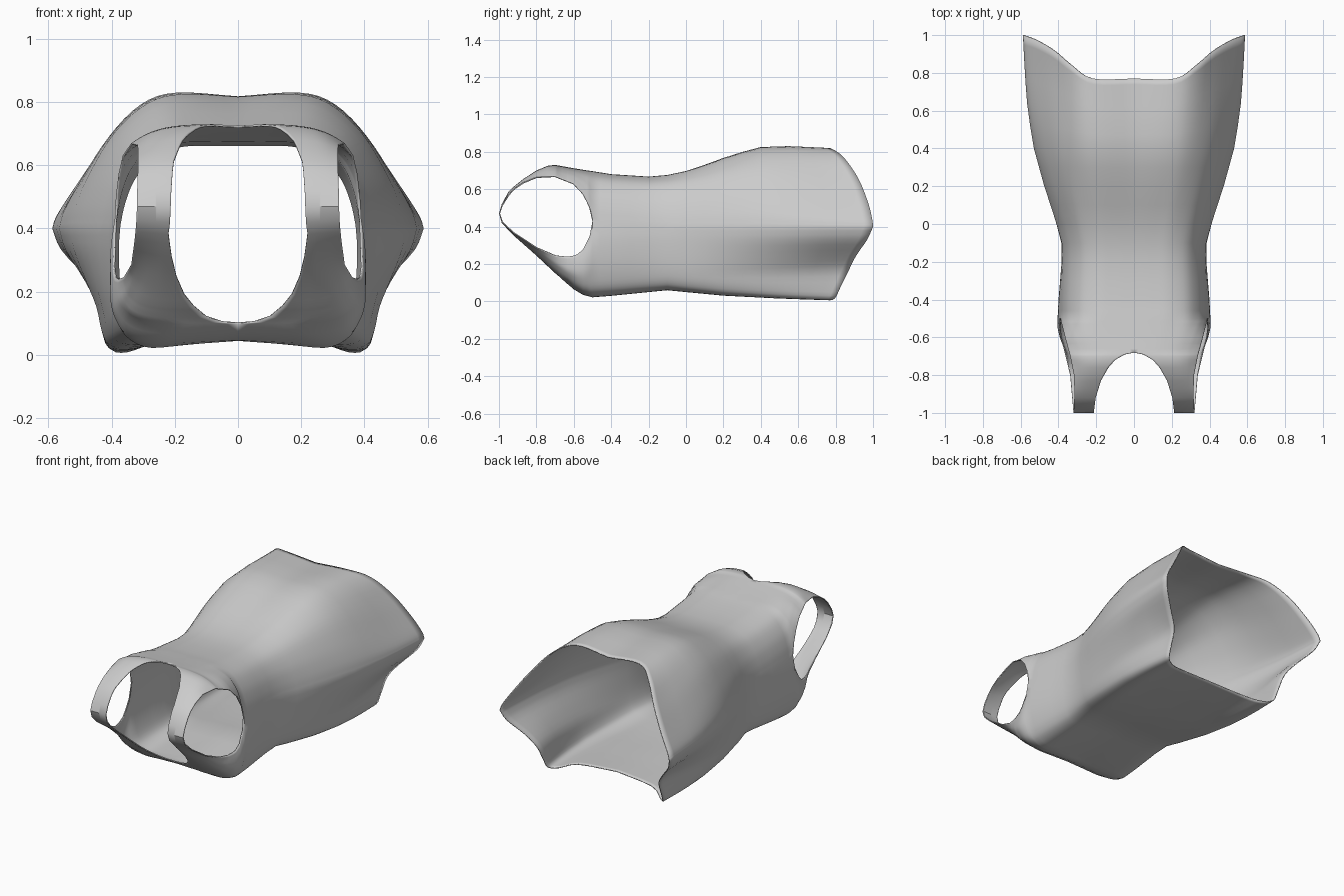
import bpy, bmesh

if "Cube" in bpy.data.objects:
    bpy.data.objects.remove(bpy.data.objects["Cube"])


def lerp(a, b, t):
    return a + (b - a) * t


def curve(keys, y):
    """Piecewise interpolation of (y, value) keys; values may be lists."""
    if y <= keys[0][0]:
        return keys[0][1]
    for (y0, a), (y1, b) in zip(keys, keys[1:]):
        if y <= y1:
            t = (y - y0) / (y1 - y0)
            return [lerp(p, q, t) for p, q in zip(a, b)] if isinstance(a, list) else lerp(a, b, t)
    return keys[-1][1]


def sample(vals, t):
    """Smooth (Catmull-Rom) lookup in a list, t from 0 to 1."""
    s = t * (len(vals) - 1)
    i = min(int(s), len(vals) - 2)
    u = s - i
    b, c = vals[i], vals[i + 1]
    a = vals[i - 1] if i > 0 else 2 * b - c
    d = vals[i + 2] if i + 2 < len(vals) else 2 * c - b
    return b + .5 * u * (c - a + u * (2 * a - 5 * b + 4 * c - d + u * (3 * (b - c) + d - a)))


# Outline curves along the body length
TOP = [(-1, .47), (-.985, .52), (-.95, .585), (-.9, .635), (-.8, .70), (-.74, .725), (-.7, .73), (-.6, .712),
       (-.4, .68), (-.2, .667), (-.05, .68), (.1, .73), (.25, .785), (.4, .825), (.55, .83), (.77, .82)]
BOTTOM = [(-1, .47), (-.985, .42), (-.93, .36), (-.8, .245), (-.7, .15), (-.6, .065), (-.55, .035),
          (-.5, .022), (-.4, .03), (-.1, .06), (.2, .03), (.5, .013), (.8, .003)]
BODY = [(-.5, .39), (-.4, .388), (-.2, .378), (-.1, .382), (0, .41), (.1, .442), (.2, .475), (.4, .53),
        (.6, .563), (.8, .578), (1, .588)]
SIDE = [(-.5, .43), (0, .4), (1, .4)]
ARM_TOP = [(-1, .47), (-.985, .515), (-.95, .57), (-.9, .625), (-.8, .665), (-.7, .67), (-.6, .63),
           (-.55, .575), (-.515, .505)] + SIDE
ARM_LOW = [(-1, .47), (-.985, .425), (-.93, .37), (-.8, .285), (-.7, .245), (-.62, .238), (-.58, .252),
           (-.55, .28), (-.515, .35)] + SIDE
WIDE_TOP = [(-1, .32), (-.9, .315), (-.8, .318), (-.7, .338), (-.6, .365)] + BODY
WIDE_LOW = [(-1, .32), (-.8, .338), (-.7, .362), (-.6, .388), (-.55, .395)] + BODY
NECK_TOP = [(-1, .213), (-.92, .203), (-.83, .175), (-.76, .135), (-.72, .1), (-.69, .05), (-.68, 0)]
NECK_LOW = [(-1, .213), (-.95, .22), (-.87, .21), (-.8, .195), (-.74, .17), (-.7, .14), (-.66, .1),
            (-.64, .05), (-.635, 0)]

# Normalised half cross-sections: width and height fractions
EVEN7 = [i / 6 for i in range(7)]
EVEN9 = [i / 8 for i in range(9)]
TORSO_X = [0, .28, .5, .73, .88, .96, 1]
TOP_X = [(-.95, EVEN7), (-.5, TORSO_X), (0, TORSO_X), (.8, [0, .38, .57, .73, .88, .975, 1])]
TOP_Z = [(-.95, [1, .96, .86, .7, .5, .25, 0]), (-.5, [1, 1, .98, .86, .6, .3, 0]),
         (0, [1, 1, .98, .83, .54, .25, 0]), (.8, [.96, 1, .89, .62, .31, .1, 0])]
LOW_X = [(-.85, EVEN9), (-.65, [0, .25, .5, .72, .86, .94, .99, 1, 1]),
         (-.5, [0, .45, .7, .84, .93, .99, 1.03, 1.035, 1]),
         (0, [0, .45, .7, .85, .92, .96, .985, 1, 1]), (.8, [0, .44, .6, .69, .71, .73, .825, .955, 1])]
LOW_Z = [(-.85, [0, .05, .15, .3, .45, .6, .75, .88, 1]), (-.65, [.02, .01, 0, .06, .17, .33, .52, .76, 1]),
         (-.5, [.06, .02, 0, .04, .12, .27, .48, .75, 1]),
         (0, [.03, .01, 0, .04, .13, .28, .5, .8, 1]), (.8, [.12, .08, .01, .03, .18, .41, .61, .83, 1])]
HEM_TOP = [.77, .77, .84, .92, .973, .995, 1]
HEM_LOW = [.68, .7, .755, .795, .825, .87, .91, .97, 1]

STATIONS = [-1, -.985, -.95, -.92, -.87, -.83, -.8, -.76, -.74, -.72, -.7, -.69, -.68, -.66, -.64, -.635,
            -.6, -.58, -.55, -.53, -.515, -.5, -.46, -.4, -.3, -.2, -.1, 0, .1, .2, .3, .4, .52, .64,
            .76, .88, .95, 1]
N = 24


def panel(bm, neck, wide, centre, edge, fx, fz, hem, flip):
    """Half of the front or back panel, from the strap to the hem."""
    rows = []
    for y in STATIONS:
        row = []
        for k in range(N + 1):
            t = k / N
            yy = y if y < .4 else .4 + (y - .4) * (sample(hem, t) - .4) / .6
            n = curve(neck, yy)
            x = n + (curve(wide, yy) - n) * sample(curve(fx, yy), t)
            c, e = curve(centre, yy), curve(edge, yy)
            h = sample(curve(fz, yy), t)
            row.append(bm.verts.new((x, yy, lerp(e, c, h) if centre is TOP else lerp(c, e, h))))
        rows.append(row)
    for a, b in zip(rows, rows[1:]):
        for k in range(N):
            q = (a[k], a[k + 1], b[k + 1], b[k])
            bm.faces.new(q[::-1] if flip else q)


# Sleeveless top: both panels joined at the side seams and shoulder straps
bm = bmesh.new()
panel(bm, NECK_TOP, WIDE_TOP, TOP, ARM_TOP, TOP_X, TOP_Z, HEM_TOP, False)
panel(bm, NECK_LOW, WIDE_LOW, BOTTOM, ARM_LOW, LOW_X, LOW_Z, HEM_LOW, True)
bmesh.ops.remove_doubles(bm, verts=bm.verts, dist=.0008)
mesh = bpy.data.meshes.new("sleeveless_top")
bm.to_mesh(mesh)
bm.free()
top = bpy.data.objects.new("sleeveless_top", mesh)
bpy.context.collection.objects.link(top)

# Mirror the half, give the cloth a slight thickness, soften the shading
mirror = top.modifiers.new("mirror", 'MIRROR')
mirror.merge_threshold = .001
cloth = top.modifiers.new("cloth", 'SOLIDIFY')
cloth.thickness = .006
cloth.offset = -1
bpy.context.view_layer.objects.active = top
top.select_set(True)
bpy.ops.object.shade_smooth_by_angle(angle=.6)
